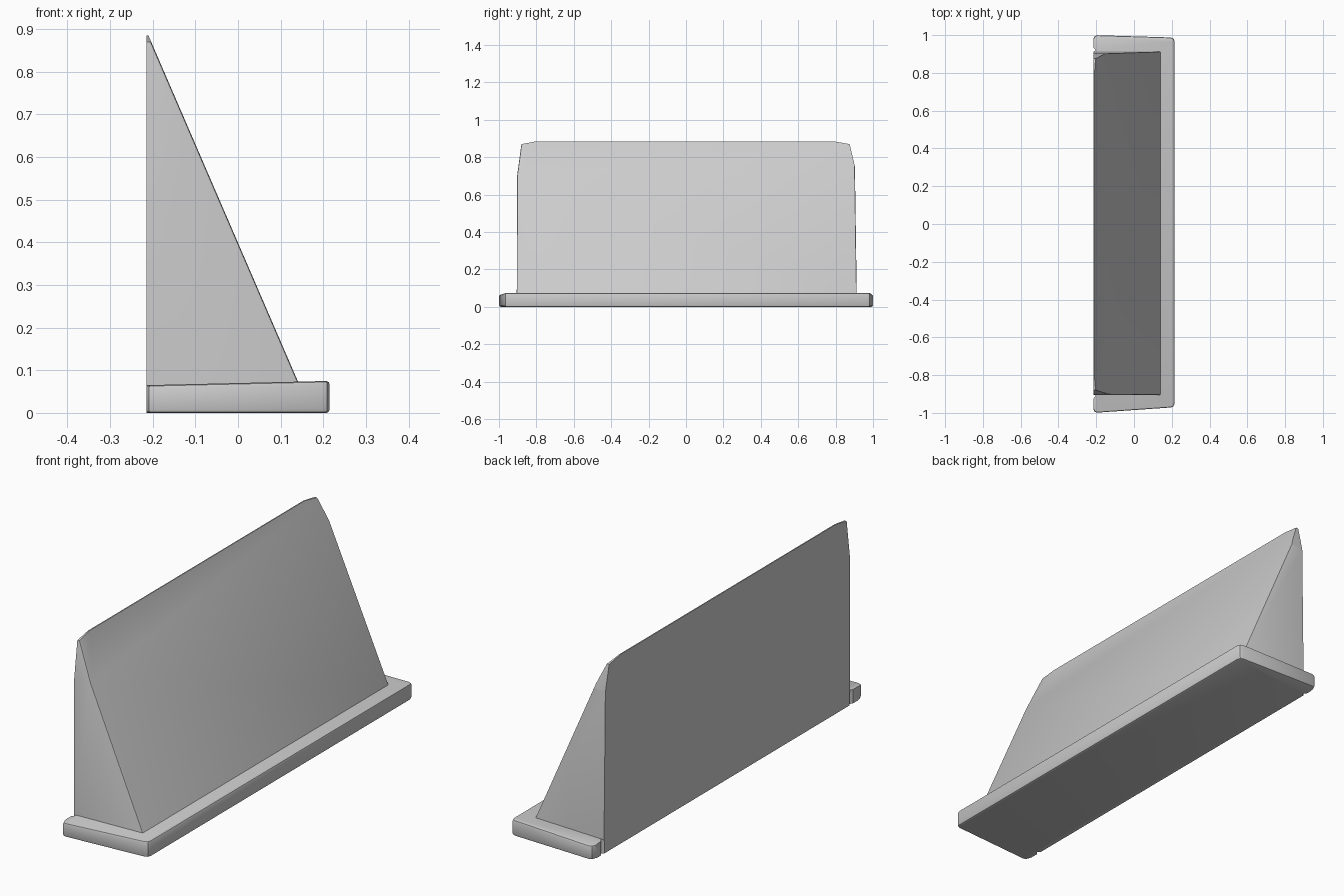
import bpy, bmesh
from mathutils import Vector

if "Cube" in bpy.data.objects:
    bpy.data.objects.remove(bpy.data.objects["Cube"])

BACK = -0.215


def prism(points, offset):
    """Extrude a closed outline along an offset vector."""
    bm = bmesh.new()
    face = bm.faces.new([bm.verts.new(p) for p in points])
    ext = bmesh.ops.extrude_face_region(bm, geom=[face])
    moved = [g for g in ext["geom"] if isinstance(g, bmesh.types.BMVert)]
    bmesh.ops.translate(bm, verts=moved, vec=offset)
    bmesh.ops.recalc_face_normals(bm, faces=bm.faces)
    return bm


def bevel(bm, test, width, segments):
    edges = [e for e in bm.edges if test((e.verts[0].co + e.verts[1].co) / 2, e)]
    bmesh.ops.bevel(bm, geom=edges, offset=width, segments=segments,
                    profile=0.5, affect='EDGES', clamp_overlap=True)


def finish(bm, name):
    bmesh.ops.recalc_face_normals(bm, faces=bm.faces)
    mesh = bpy.data.meshes.new(name)
    bm.to_mesh(mesh)
    bm.free()
    obj = bpy.data.objects.new(name, mesh)
    bpy.context.collection.objects.link(obj)
    bpy.context.view_layer.objects.active = obj
    obj.select_set(True)
    bpy.ops.object.shade_smooth_by_angle(angle=0.5)
    obj.select_set(False)


# Base slab with small notches where the wedge ends meet the back
outline = [(BACK, -0.90), (-0.203, -0.91), (BACK, -0.925), (BACK, -1.0),
           (0.215, -0.97), (0.215, 0.987), (BACK, 1.0),
           (BACK, 0.935), (-0.203, 0.92), (BACK, 0.91)]
base = prism([(x, y, 0) for x, y in outline], Vector((0, 0, 0.075)))
for v in base.verts:
    if v.co.z > 0.05 and v.co.x < 0:
        v.co.z = 0.065
bevel(base, lambda m, e: abs(e.verts[0].co.z - e.verts[1].co.z) > 0.04
      and (m.x > 0.2 or abs(m.y) > 0.98), 0.02, 2)
bevel(base, lambda m, e: abs(e.verts[0].co.z - e.verts[1].co.z) < 0.03
      and (m.x > 0.18 or abs(m.y) > 0.96)
      and len(e.link_faces) == 2 and e.calc_face_angle() > 1.0, 0.008, 2)
finish(base, "base_slab")

# Sloped wedge: rounded-top outline cut along the slope
profile = [(-0.905, 0.06), (-0.903, 0.70), (-0.88, 0.87), (-0.80, 0.885),
           (0.79, 0.885), (0.875, 0.87), (0.903, 0.75), (0.913, 0.06)]
wedge = prism([(BACK, y, z) for y, z in profile], Vector((0.40, 0, 0)))
cut = bmesh.ops.bisect_plane(
    wedge, geom=wedge.verts[:] + wedge.edges[:] + wedge.faces[:],
    plane_co=(0.14, 0, 0.075), plane_no=(0.81, 0, 0.35), clear_outer=True)
bmesh.ops.holes_fill(
    wedge, edges=[e for e in cut["geom_cut"] if isinstance(e, bmesh.types.BMEdge)])
bevel(wedge, lambda m, e: abs(m.y) > 0.89 and m.x > -0.18 and
      abs(0.81 * (m.x - 0.14) + 0.35 * (m.z - 0.075)) < 0.002, 0.006, 2)
finish(wedge, "sloped_wedge")
